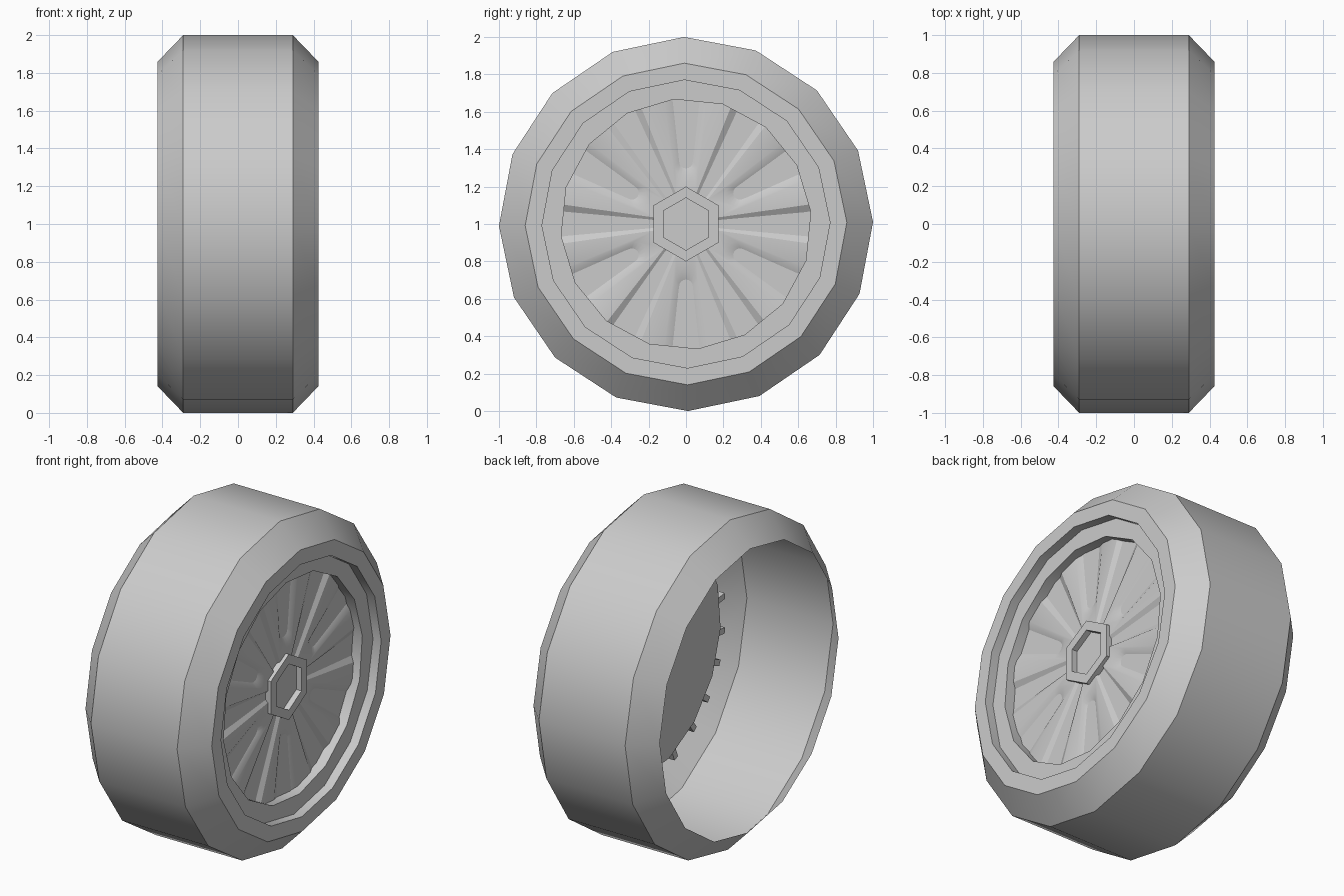
import bpy, bmesh
from math import sin, cos, pi, radians

if "Cube" in bpy.data.objects:
    bpy.data.objects.remove(bpy.data.objects["Cube"])

CZ = 1.0  # axle height; the axle runs along x


def finish(name, bm):
    bmesh.ops.recalc_face_normals(bm, faces=bm.faces)
    me = bpy.data.meshes.new(name)
    bm.to_mesh(me)
    bm.free()
    ob = bpy.data.objects.new(name, me)
    bpy.context.collection.objects.link(ob)
    bpy.ops.object.select_all(action='DESELECT')
    bpy.context.view_layer.objects.active = ob
    ob.select_set(True)
    bpy.ops.object.shade_smooth_by_angle(angle=radians(30))
    return ob


def revolve(name, profile, sides, cap_start=False, cap_end=False):
    """Turn (x, radius, start angle) points around the axle."""
    bm = bmesh.new()
    rings = []
    for x, r, phase in profile:
        rings.append([bm.verts.new((x, r * cos(phase + 2 * pi * i / sides),
                                    CZ + r * sin(phase + 2 * pi * i / sides)))
                      for i in range(sides)])
    for a, b in zip(rings, rings[1:]):
        for i in range(sides):
            j = (i + 1) % sides
            bm.faces.new((a[i], a[j], b[j], b[i]))
    if cap_start:
        bm.faces.new(rings[0])
    if cap_end:
        bm.faces.new(rings[-1])
    return finish(name, bm)


def add_prism(bm, low, high, x0, x1, ang):
    """Loft two outlines (radial u, sideways v), turned by ang about the axle."""
    def ring(pts, x):
        return [bm.verts.new((x, u * cos(ang) - v * sin(ang),
                              CZ + u * sin(ang) + v * cos(ang))) for u, v in pts]
    a, b = ring(low, x0), ring(high, x1)
    n = len(a)
    bm.faces.new(a)
    bm.faces.new(b)
    for i in range(n):
        j = (i + 1) % n
        bm.faces.new((a[i], a[j], b[j], b[i]))


def spoke_outline(gap_in, gap_out, slot_tip, slot_in, slot_out):
    """Twin spoke: tapered wedge with a round-ended slot open to the rim."""
    def gap(d, h):
        return (d * cos(pi / 6) + h * 0.5, d * 0.5 - h * cos(pi / 6))
    half = [gap(0.17, gap_in), gap(0.665, gap_out), (0.665, slot_out)]
    cu = slot_tip + slot_in
    half += [(cu - slot_in * sin(t), slot_in * cos(t))
             for t in (0, pi / 8, pi / 4, 3 * pi / 8)]
    return half + [(slot_tip, 0)] + [(u, -v) for u, v in reversed(half)]


T1, T2, HEX = radians(0.6), radians(5.5), pi / 2

# Tyre: thin shell, open at the inner side
revolve("tyre", [(-0.425, 0.86, T1), (-0.29, 1, T1), (0.29, 1, T1),
                 (0.425, 0.86, T1), (0.425, 0.77, T1)], 16)

# Rim: stepped lip with a shallow wall around the spokes
revolve("rim", [(0.425, 0.77, T1), (0.37, 0.77, T1),
                (0.37, 0.67, T2), (0.30, 0.67, T2)], 16)

# Backing disc behind the spokes
revolve("backing_disc", [(0.255, 0.70, T2), (0.307, 0.70, T2)], 16, True, True)

# Six twin spokes, low relief with gently bevelled edges
low = spoke_outline(0.02, 0.065, 0.30, 0.035, 0.07)
high = spoke_outline(0.035, 0.105, 0.25, 0.06, 0.115)
bm = bmesh.new()
for k in range(6):
    add_prism(bm, low, high, 0.306, 0.322, radians(30 + 60 * k))
finish("spokes", bm)

# Small tabs at the spoke edges, poking past the disc at the back
tab = [(0.64, -0.018), (0.76, -0.018), (0.76, 0.018), (0.64, 0.018)]
bm = bmesh.new()
for k in range(12):
    for s in (-1, 1):
        add_prism(bm, tab, tab, 0.265, 0.30, radians(30 * k + 8 * s))
finish("spoke_tabs", bm)

# Hexagonal hub with a recessed centre
revolve("hub", [(0.29, 0.20, HEX), (0.343, 0.20, HEX), (0.343, 0.14, HEX),
                (0.308, 0.14, HEX)], 6, True, True)
